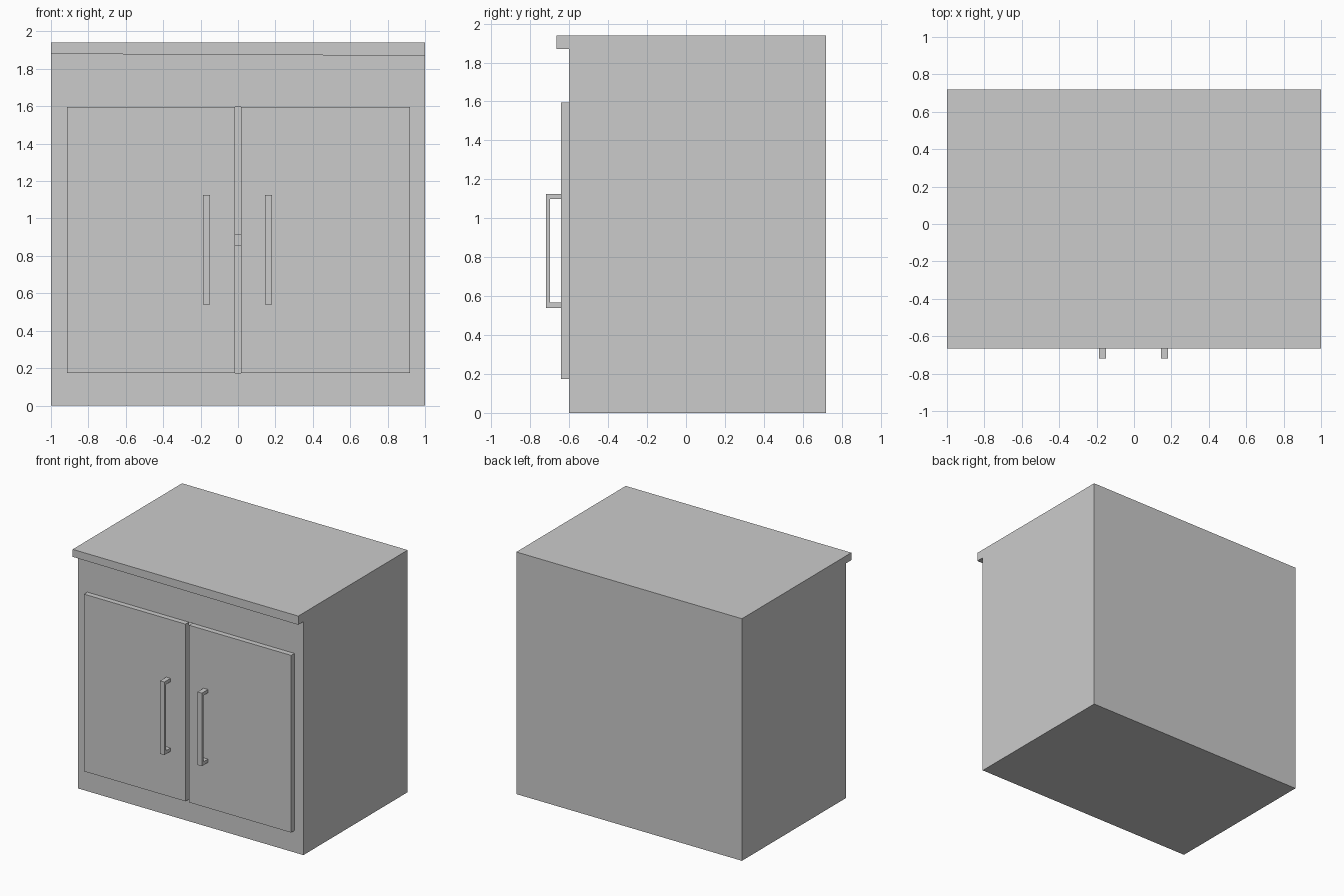
import bpy, bmesh

if "Cube" in bpy.data.objects:
    bpy.data.objects.remove(bpy.data.objects["Cube"])


def extrude_profile(name, profile, x0, x1):
    """Extrude a closed (y, z) profile from x0 to x1."""
    bm = bmesh.new()
    a = [bm.verts.new((x0, y, z)) for y, z in profile]
    b = [bm.verts.new((x1, y, z)) for y, z in profile]
    bm.faces.new(a)
    bm.faces.new(b[::-1])
    n = len(a)
    for i in range(n):
        j = (i + 1) % n
        bm.faces.new((a[i], b[i], b[j], a[j]))
    bmesh.ops.recalc_face_normals(bm, faces=bm.faces)
    mesh = bpy.data.meshes.new(name)
    bm.to_mesh(mesh)
    bm.free()
    obj = bpy.data.objects.new(name, mesh)
    bpy.context.collection.objects.link(obj)
    return obj


def box(name, x0, x1, y0, y1, z0, z1):
    return extrude_profile(name, [(y0, z0), (y1, z0), (y1, z1), (y0, z1)], x0, x1)


FRONT, BACK, TOP = -0.60, 0.72, 1.94
DOOR_Z = (0.175, 1.595)

# Cabinet body with overhanging worktop lip
body = extrude_profile("cabinet_body", [
    (FRONT, 0), (BACK, 0), (BACK, TOP), (-0.665, TOP), (-0.665, 1.87), (FRONT, 1.87)], -1, 1)
# The lip is slightly thinner on its left end
for v in body.data.vertices:
    if v.co.x < 0 and 1.8 < v.co.z < 1.9:
        v.co.z = 1.88

# Hollow interior behind the doors
cavity = box("cavity_cutter", -0.915, 0.92, -0.8, BACK - 0.07, *DOOR_Z)
cavity.hide_render = True
mod = body.modifiers.new("cavity", 'BOOLEAN')
mod.operation = 'DIFFERENCE'
mod.solver = 'EXACT'
mod.object = cavity
bpy.context.view_layer.objects.active = body
bpy.ops.object.modifier_apply(modifier=mod.name)
bpy.data.objects.remove(cavity)

# Inner shelf, seen through the gap between the doors
box("shelf", -0.915, 0.92, -0.56, BACK - 0.07, 0.853, 0.918)

# Doors
box("door_left", -0.915, -0.016, -0.642, FRONT, *DOOR_Z)
box("door_right", 0.016, 0.92, -0.642, FRONT, *DOOR_Z)

# Bracket-shaped pull handles
handle = [(-0.642, 0.54), (-0.72, 0.54), (-0.72, 1.125), (-0.642, 1.125),
          (-0.642, 1.098), (-0.70, 1.098), (-0.70, 0.567), (-0.642, 0.567)]
for name, x0 in (("handle_left", -0.187), ("handle_right", 0.145)):
    extrude_profile(name, handle, x0, x0 + 0.038)
